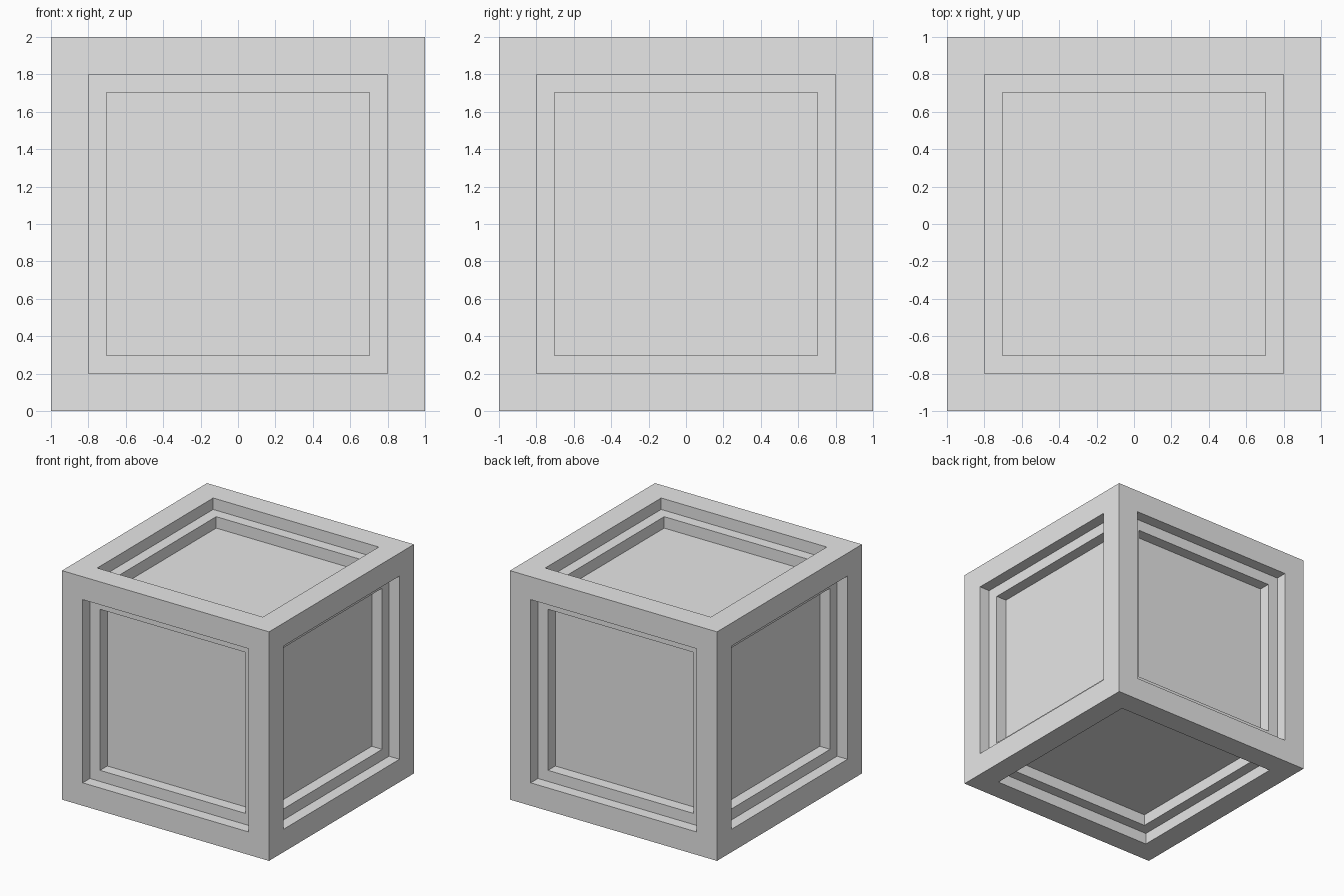
import bpy
import bmesh
from mathutils import Matrix

old = bpy.data.objects.get("Cube")
if old:
    bpy.data.objects.remove(old, do_unlink=True)

# Single plain grey
grey = bpy.data.materials.new("light_grey")
grey.use_nodes = True
colour = (0.8, 0.8, 0.8, 1)
grey.diffuse_color = colour
grey.node_tree.nodes["Principled BSDF"].inputs["Base Color"].default_value = colour


def recess(bm, faces, border, depth):
    """Leave a flat border on each face and sink the middle straight in."""
    bmesh.ops.inset_individual(bm, faces=faces, thickness=border, use_even_offset=True)
    sunk = bmesh.ops.extrude_discrete_faces(bm, faces=faces)["faces"]
    for face in sunk:
        face.normal_update()
        bmesh.ops.translate(bm, verts=face.verts, vec=face.normal * -depth)
    return sunk


# Crate: a cube with a two-step square recess in every side
bm = bmesh.new()
bmesh.ops.create_cube(bm, size=2, matrix=Matrix.Translation((0, 0, 1)))
panels = bm.faces[:]
for border, depth in ((0.2, 0.1), (0.097, 0.1)):
    panels = recess(bm, panels, border, depth)
bmesh.ops.recalc_face_normals(bm, faces=bm.faces[:])

mesh = bpy.data.meshes.new("panelled_crate")
bm.to_mesh(mesh)
bm.free()
mesh.materials.append(grey)
crate = bpy.data.objects.new("panelled_crate", mesh)
bpy.context.collection.objects.link(crate)
